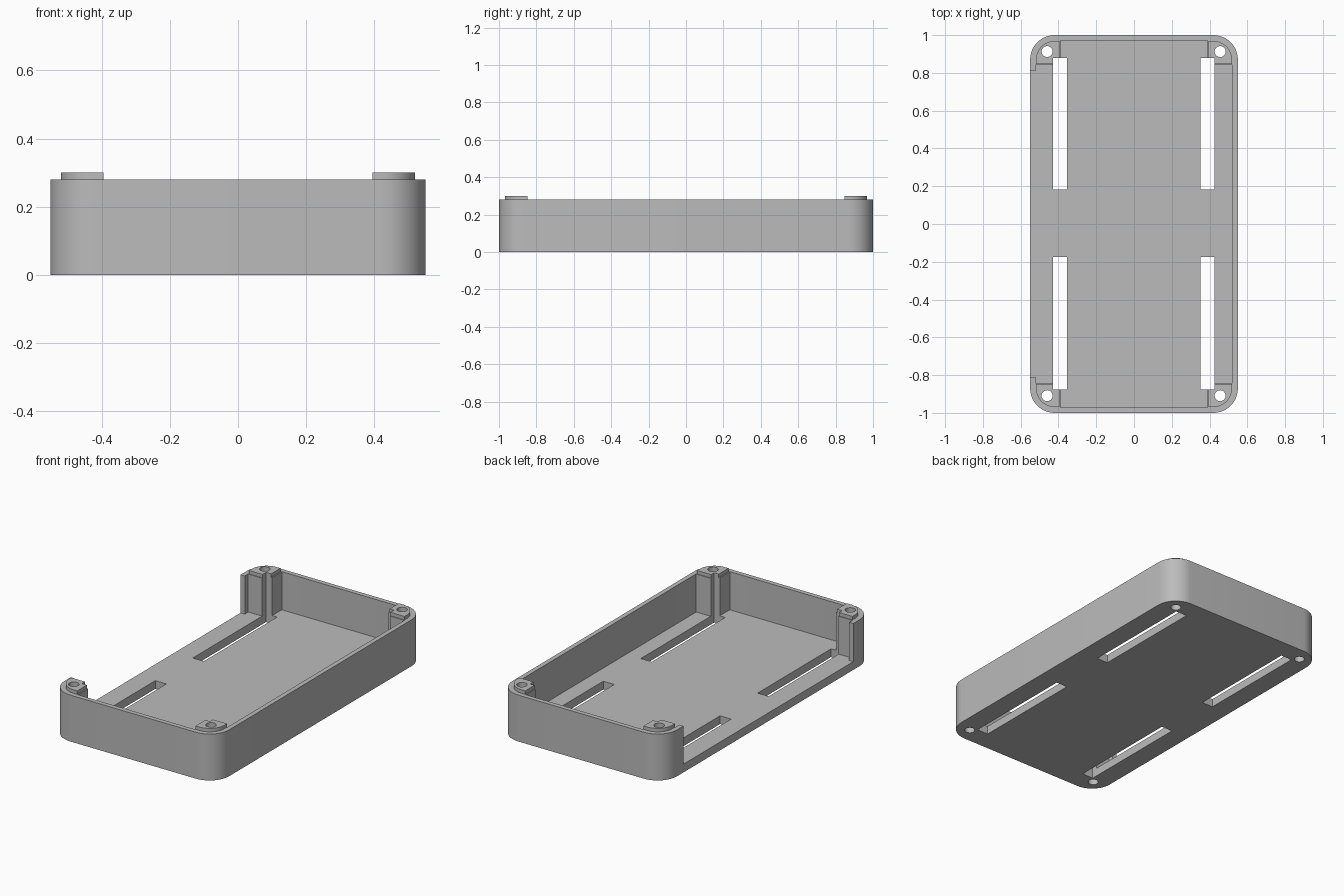
import bpy, bmesh, math

if "Cube" in bpy.data.objects:
    bpy.data.objects.remove(bpy.data.objects["Cube"], do_unlink=True)

HALF_X, HALF_Y, RADIUS = 0.55, 1.0, 0.13
WALL, FLOOR, RIM, TOP = 0.028, 0.05, 0.28, 0.30

grey = bpy.data.materials.new("plain grey")
grey.use_nodes = True
grey.diffuse_color = (0.5, 0.5, 0.5, 1)
grey.node_tree.nodes["Principled BSDF"].inputs["Base Color"].default_value = (0.5, 0.5, 0.5, 1)


def prism(name, outline, z0, z1):
    """Closed solid from a flat outline raised between two heights."""
    bm = bmesh.new()
    face = bm.faces.new([bm.verts.new((x, y, z0)) for x, y in outline])
    raised = bmesh.ops.extrude_face_region(bm, geom=[face])["geom"]
    for v in raised:
        if isinstance(v, bmesh.types.BMVert):
            v.co.z = z1
    bmesh.ops.recalc_face_normals(bm, faces=bm.faces)
    mesh = bpy.data.meshes.new(name)
    bm.to_mesh(mesh)
    bm.free()
    mesh.materials.append(grey)
    obj = bpy.data.objects.new(name, mesh)
    bpy.context.collection.objects.link(obj)
    return obj


def box_outline(x0, x1, y0, y1):
    return [(x0, y0), (x1, y0), (x1, y1), (x0, y1)]


def corner_arc(inset, steps=12):
    """Rounded corner in the +x +y quadrant, inset from the outer skin."""
    r = RADIUS - inset
    cx, cy = HALF_X - RADIUS, HALF_Y - RADIUS
    angles = [math.pi / 2 * i / steps for i in range(steps + 1)]
    return [(cx + r * math.cos(a), cy + r * math.sin(a)) for a in angles]


def rounded_outline(inset):
    arc = corner_arc(inset)
    return (arc + [(-x, y) for x, y in reversed(arc)]
            + [(-x, -y) for x, y in arc] + [(x, -y) for x, y in reversed(arc)])


def post_outline(inset, px, py, sx, sy):
    arc = corner_arc(inset)
    points = [(px, py), (arc[0][0], py)] + arc + [(px, arc[-1][1])]
    return [(sx * x, sy * y) for x, y in points]


def combine(obj, other, operation):
    mod = obj.modifiers.new(operation.lower(), 'BOOLEAN')
    mod.operation, mod.solver, mod.object = operation, 'EXACT', other
    bpy.context.view_layer.objects.active = obj
    bpy.ops.object.modifier_apply(modifier=mod.name)


# Tray: rounded shell, hollow inside, open along the -x side
tray = prism("tray", rounded_outline(0), 0, RIM)
cutters = [prism("cavity_cutter", rounded_outline(WALL), FLOOR, 1),
           prism("side_opening_cutter", box_outline(-1, -0.5, -0.81, 0.81), FLOOR, 1)]
for c in cutters:
    combine(tray, c, 'DIFFERENCE')

# Corner posts with a slightly smaller raised cap
corners = [(sx, sy) for sx in (-1, 1) for sy in (-1, 1)]
posts = []
for sx, sy in corners:
    side = ("left" if sx > 0 else "right") + ("_front" if sy < 0 else "_back")
    post = prism(side + "_post", post_outline(0.02, 0.388, 0.843, sx, sy), 0.02, RIM - 0.001)
    cap = prism("cap", post_outline(0.031, 0.395, 0.847, sx, sy), RIM - 0.03, TOP)
    combine(post, cap, 'UNION')
    cutters.append(cap)
    posts.append(post)

# Floor slots (which also notch the posts) and screw holes
for sx, sy in corners:
    cx = sx * 0.39 - 0.002
    y0, y1 = sorted((sy * 0.179 + 0.003, sy * 0.878 + 0.002))
    slot = prism("slot_cutter", box_outline(cx - 0.037, cx + 0.037, y0, y1), -1, 1)
    hx, hy = sx * 0.458 - 0.002, sy * 0.911 + 0.002
    ring = [math.tau * i / 32 for i in range(32)]
    hole = prism("hole_cutter", [(hx + 0.029 * math.cos(a), hy + 0.029 * math.sin(a))
                                 for a in ring], -1, 1)
    post = posts[corners.index((sx, sy))]
    for cutter in (slot, hole):
        combine(tray, cutter, 'DIFFERENCE')
        combine(post, cutter, 'DIFFERENCE')
        cutters.append(cutter)

for c in cutters:
    bpy.data.objects.remove(c, do_unlink=True)

# Smooth the round corners and holes, keep the edges sharp
for obj in [tray] + posts:
    bpy.ops.object.select_all(action='DESELECT')
    obj.select_set(True)
    bpy.context.view_layer.objects.active = obj
    bpy.ops.object.shade_smooth_by_angle(angle=math.radians(30))
